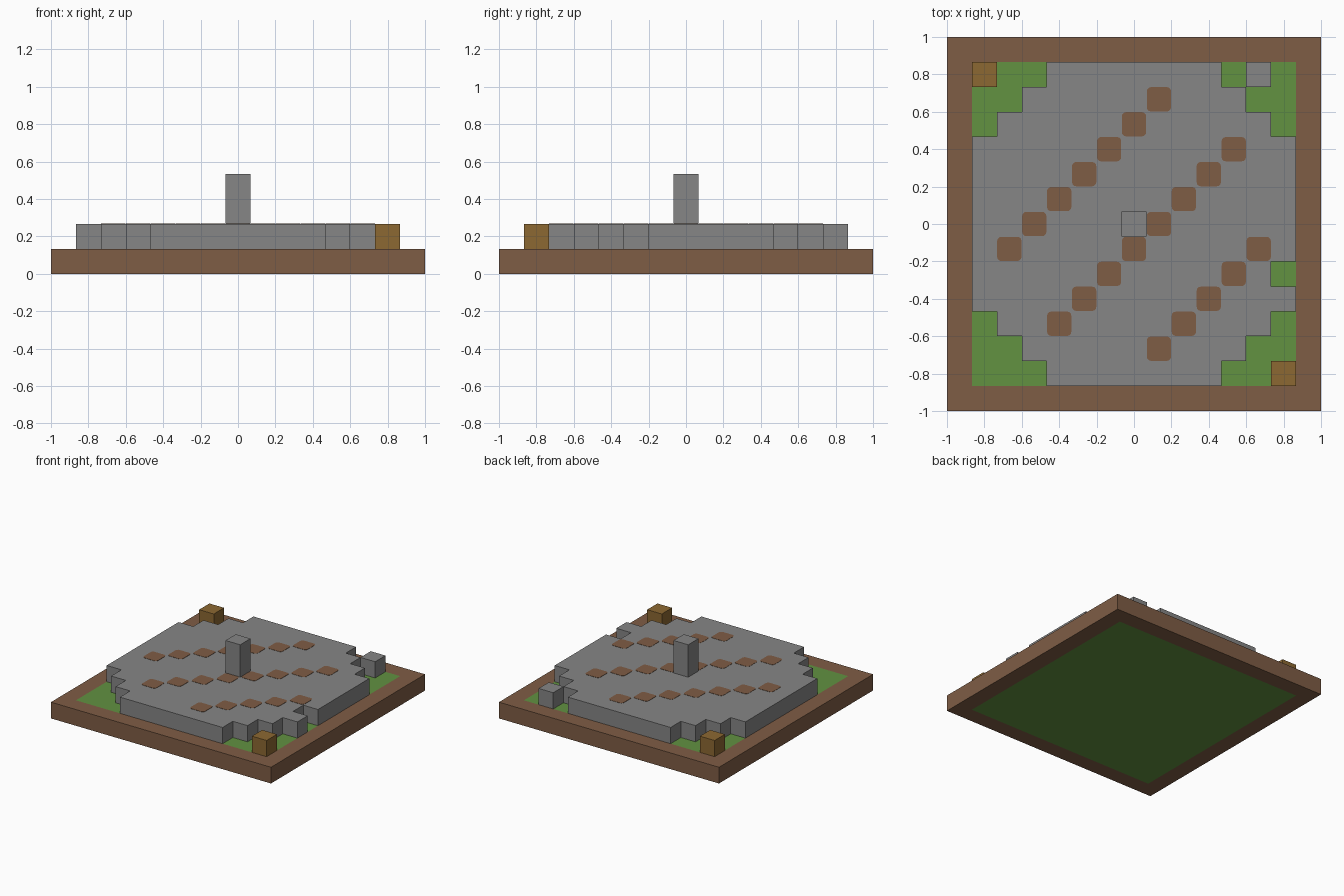
import bpy
import bmesh
from mathutils import Matrix, Vector

if "Cube" in bpy.data.objects:
    bpy.data.objects.remove(bpy.data.objects["Cube"], do_unlink=True)

CELL = 2 / 15      # one block of the 15 x 15 layout
REACH = range(-6, 7)


def material(name, rgb):
    def linear(c):
        c /= 255
        return c / 12.92 if c <= 0.04045 else ((c + 0.055) / 1.055) ** 2.4
    mat = bpy.data.materials.new(name)
    mat.use_nodes = True
    colour = (*map(linear, rgb), 1)
    mat.diffuse_color = colour
    mat.node_tree.nodes["Principled BSDF"].inputs["Base Color"].default_value = colour
    return mat


dirt = material("dirt_brown", (127, 93, 69))
grass = material("grass_green", (98, 146, 65))
stone = material("stone_grey", (134, 134, 134))
wood = material("wood_ochre", (140, 104, 50))


def finish(name, bm, *mats):
    bm.normal_update()
    mesh = bpy.data.meshes.new(name)
    bm.to_mesh(mesh)
    bm.free()
    for mat in mats:
        mesh.materials.append(mat)
    obj = bpy.data.objects.new(name, mesh)
    bpy.context.collection.objects.link(obj)
    return obj


def box(bm, centre, size):
    transform = Matrix.Translation(centre) @ Matrix.Diagonal((*size, 1))
    return bmesh.ops.create_cube(bm, size=1, matrix=transform)["verts"]


def block(name, i, j, level, height, mat):
    """A column of blocks standing on one cell of the layout."""
    bm = bmesh.new()
    centre = (i * CELL, j * CELL, (level + height / 2) * CELL)
    box(bm, centre, (CELL, CELL, height * CELL))
    finish(name, bm, mat)


# Base: dirt border, with a grass field inset on top and underneath
bm = bmesh.new()
box(bm, (0, 0, CELL / 2), (2, 2, CELL))
bm.normal_update()
for face in [f for f in bm.faces if abs(f.normal.z) > 0.9]:
    bmesh.ops.inset_region(bm, faces=[face], thickness=CELL, use_even_offset=True)
    face.material_index = 1
finish("base", bm, dirt, grass)

# Stone floor: square layout with stepped corners and one missing edge block
bm = bmesh.new()
for i in REACH:
    for j in REACH:
        if abs(i) + abs(j) < 10 and (i, j) != (6, -2):
            corners = [(-.5, -.5), (.5, -.5), (.5, .5), (-.5, .5)]
            bm.faces.new([bm.verts.new(((i + u) * CELL, (j + v) * CELL, CELL))
                          for u, v in corners])
bmesh.ops.remove_doubles(bm, verts=bm.verts, dist=0.001)
bottom = bm.faces[:]
top = bmesh.ops.extrude_face_region(bm, geom=bottom, use_keep_orig=True)["geom"]
bmesh.ops.translate(bm, vec=Vector((0, 0, CELL)),
                    verts=[g for g in top if isinstance(g, bmesh.types.BMVert)])
bmesh.ops.delete(bm, geom=bottom, context="FACES")
bmesh.ops.recalc_face_normals(bm, faces=bm.faces)
if max(bm.faces, key=lambda f: f.calc_center_median().z).normal.z < 0:
    bmesh.ops.reverse_faces(bm, faces=bm.faces)
finish("stone_floor", bm, stone)

# Dirt patches: thin rounded plates along diagonal rows
bm = bmesh.new()
for i in REACH:
    for j in REACH:
        if (i - j) % 5 == 1 and i * i + j * j <= 26:
            verts = box(bm, (i * CELL, j * CELL, 2 * CELL), (0.13, 0.13, 0.004))
            uprights = {e for v in verts for e in v.link_edges
                        if abs(e.verts[0].co.z - e.verts[1].co.z) > 0.001}
            bmesh.ops.bevel(bm, geom=list(uprights), offset=0.022, segments=3,
                            profile=0.5, affect="EDGES")
finish("dirt_patches", bm, dirt)

# Centre pillar, loose corner stone and two wooden crates
block("pillar", 0, 0, 2, 2, stone)
block("corner_stone", 5, 6, 1, 1, stone)
block("crate_front_left", 6, -6, 1, 1, wood)
block("crate_back_right", -6, 6, 1, 1, wood)
